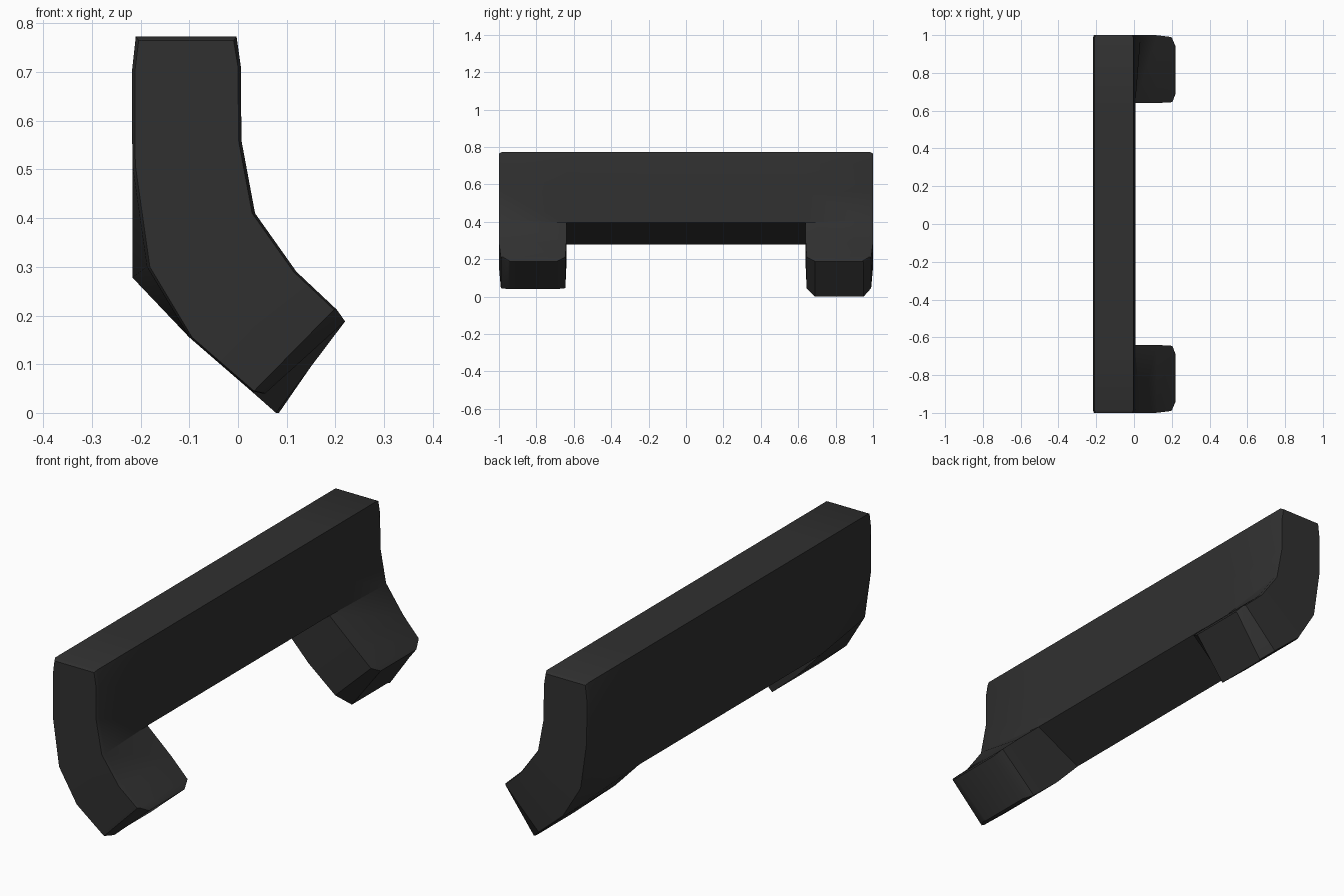
import bpy, bmesh
from collections import defaultdict

if "Cube" in bpy.data.objects:
    bpy.data.objects.remove(bpy.data.objects["Cube"])

# Stations from the top edge down to the leg tips: front (x, z), back (x, z)
STATIONS = [((-0.003, 0.773), (-0.21, 0.773)),
            ((0.006, 0.71), (-0.218, 0.70)),
            ((0.007, 0.56), (-0.217, 0.51)),
            ((0.035, 0.41), (-0.187, 0.30)),
            ((0.12, 0.29), (-0.10, 0.155)),
            ((0.203, 0.212), (0.027, 0.045)),
            ((0.22, 0.188), (0.05, 0.04))]
BAR_EDGE = ((0.003, 0.395), (-0.217, 0.278))   # underside edge of the bar
FRONT_TIP, BACK_TIP = (0.05, 0.04), (0.078, 0.0)
WIDTHS = {5: (0.99, 0.98, 0.645), 6: (0.95, 0.94, 0.69)}
LAST = len(STATIONS) - 1


def point(col, k, side):
    """Grid point: columns 0-2 are the front leg, 3-5 the back leg."""
    sign = -1 if col < 3 else 1
    ring = col if col < 3 else 5 - col
    x, z = STATIONS[k][side]
    if k == 3 and ring == 2:
        x, z = BAR_EDGE[side]
    if k == LAST and side == 1:
        x, z = FRONT_TIP if sign < 0 else BACK_TIP
    if ring == 0:                       # softened end faces
        x += 0.006 if side else -0.006
        if k == 0:
            z -= 0.008
    y = WIDTHS.get(k, (1.0, 0.985, 0.64))[ring]
    return x, sign * y, z


bm = bmesh.new()
verts = {}


def vert(key):
    if key not in verts:
        verts[key] = bm.verts.new(point(*key))
    return verts[key]


# Handle as grid cells; only faces not shared by two cells are kept
faces = defaultdict(list)
for c in range(5):
    for k in range(LAST if c != 2 else 3):
        a, b, d, e = (c, k), (c + 1, k), (c + 1, k + 1), (c, k + 1)
        quads = [[q + (0,) for q in (a, b, d, e)], [q + (1,) for q in (a, b, d, e)]]
        for p, q in ((a, b), (b, d), (d, e), (e, a)):
            quads.append([p + (0,), q + (0,), q + (1,), p + (1,)])
        for quad in quads:
            faces[frozenset(quad)].append(quad)
for group in faces.values():
    if len(group) == 1:
        bm.faces.new([vert(key) for key in group[0]])
bmesh.ops.recalc_face_normals(bm, faces=bm.faces)

mesh = bpy.data.meshes.new("pull_handle")
bm.to_mesh(mesh)
bm.free()
handle = bpy.data.objects.new("pull_handle", mesh)
bpy.context.collection.objects.link(handle)

# Dark finish
dark = bpy.data.materials.new("dark_finish")
dark.diffuse_color = (0.03, 0.03, 0.03, 1)
dark.use_nodes = True
dark.node_tree.nodes["Principled BSDF"].inputs["Base Color"].default_value = dark.diffuse_color
mesh.materials.append(dark)

bpy.context.view_layer.objects.active = handle
handle.select_set(True)
bpy.ops.object.shade_smooth_by_angle(angle=0.6)
